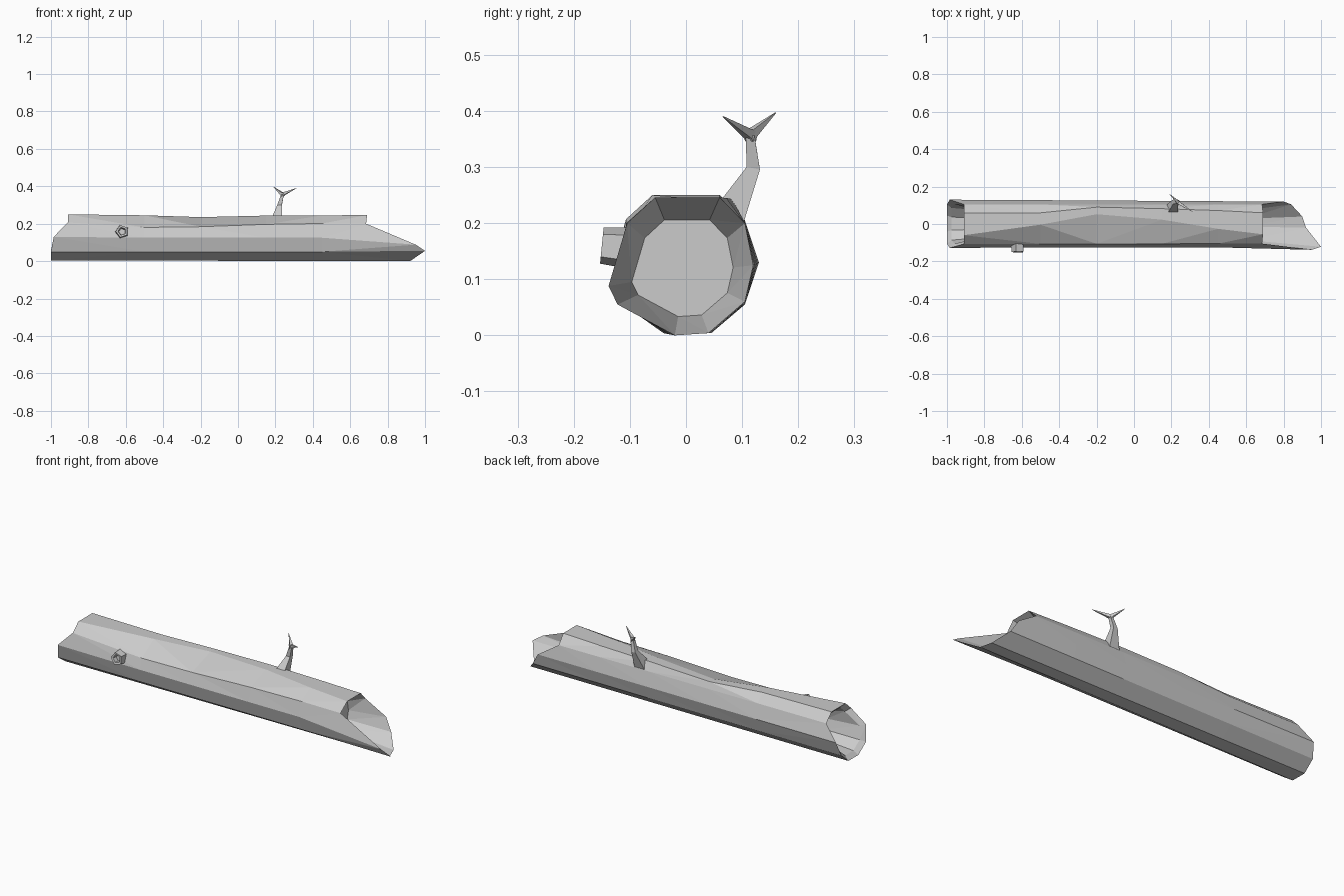
import bpy, bmesh, math
from mathutils import Vector

cube = bpy.data.objects.get("Cube")
if cube:
    bpy.data.objects.remove(cube, do_unlink=True)

grey = bpy.data.materials.new("weathered grey")
grey.use_nodes = True
colour = (0.6, 0.6, 0.6, 1)
grey.diffuse_color = colour
grey.node_tree.nodes["Principled BSDF"].inputs["Base Color"].default_value = colour


def loft(name, rings, cap_start=True, cap_end=True):
    """Skin a list of equal rings into a flat shaded object."""
    bm = bmesh.new()
    loops = [[bm.verts.new(p) for p in ring] for ring in rings]
    n = len(loops[0])
    for a, b in zip(loops, loops[1:]):
        for i in range(n):
            j = (i + 1) % n
            bm.faces.new((a[i], a[j], b[j], b[i]))
    if cap_start:
        bm.faces.new(loops[0])
    if cap_end:
        bm.faces.new(loops[-1])
    bmesh.ops.triangulate(bm, faces=[f for f in bm.faces if len(f.verts) == 4])
    bmesh.ops.recalc_face_normals(bm, faces=bm.faces)
    me = bpy.data.meshes.new(name)
    bm.to_mesh(me)
    bm.free()
    me.materials.append(grey)
    ob = bpy.data.objects.new(name, me)
    bpy.context.collection.objects.link(ob)
    return ob


def circle(centre, axis, r, n):
    """Ring of n points about an axis."""
    c, q = Vector(centre), Vector(axis).to_track_quat('Z', 'Y')
    return [c + q @ Vector((r * math.cos(t), r * math.sin(t), 0))
            for t in (math.tau * (i + 0.5) / n for i in range(n))]


def shrink(ring, k, x=None, dx=0):
    """Scale a ring towards the log's axis, moved along or flattened to x."""
    return [Vector((p.x + dx if x is None else x, p.y * k, 0.112 + (p.z - 0.112) * k))
            for p in ring]


# Ragged log ends, listed around the trunk from the top front edge
left = [Vector(p) for p in (
    (-.91, -.06, .25), (-.91, .06, .25), (-.91, .105, .205), (-.985, .13, .13), (-1, .105, .055),
    (-1, .045, .004), (-1, -.04, .004), (-1, -.105, .05), (-.985, -.128, .13), (-.91, -.107, .207))]
right = [Vector(p) for p in (
    (.69, -.055, .246), (.69, .06, .246), (.685, .105, .2), (.8, .12, .125), (.84, .105, .06),
    (.9, .04, .004), (.92, -.02, 0), (1, -.122, .055), (.95, -.138, .088), (.685, -.105, .2))]

# Stations: x, top front shift, top back shift, top sag, shoulder sag
stations = [(-.5, .055, 0, -.004, -.025), (-.2, .11, .03, -.013, -.02),
            (.15, .08, .022, -.004, -.006), (.45, .03, .012, -.002, 0)]
rings = [left]
for x, front, back, sag, shoulder in stations:
    ring = [a.lerp(b, (x + .95) / 1.7) for a, b in zip(left, right)]
    for p in ring:
        p.x = x
    ring[8].z = .125
    ring[7].z = .05
    ring[7].y = -.105
    ring[8].y = -.125
    ring[0] += Vector((0, front, sag))
    ring[1] += Vector((0, back, sag))
    ring[9].z += shoulder
    rings.append(ring)
rings.append(right)

# Log shell with hollowed ends
inner_left = [shrink(left, .66, x=-.78), shrink(left, .82, dx=.025)]
inner_right = [shrink(right, .7, x=.6)]
loft("hollow_log", inner_left + rings + inner_right)

# Broken branch stub with a sunken end
axis = Vector((0, -1, .1))
loft("branch_stub", [circle((-.62, -.09, .155), axis, .04, 5),
                     circle((-.62, -.15, .16), axis, .034, 5),
                     circle((-.62, -.148, .16), axis, .022, 5),
                     circle((-.62, -.125, .157), axis, .018, 5)])

# Twig stem
fork = Vector((.238, .114, .357))
loft("twig_stem", [circle((.205, .075, .212), (0, .3, 1), .042, 4),
                   circle((.222, .12, .298), (0, .2, 1), .017, 4),
                   circle(fork, (.1, 0, 1), .011, 4)])

# Forked twig tips
for name, tip in (("back_twig_tip", (.19, .16, .397)), ("front_twig_tip", (.312, .066, .39))):
    tip = Vector(tip)
    way = tip - fork
    loft(name, [circle(fork - way * .1, way, .013, 4), circle(tip, way, .001, 4)])
